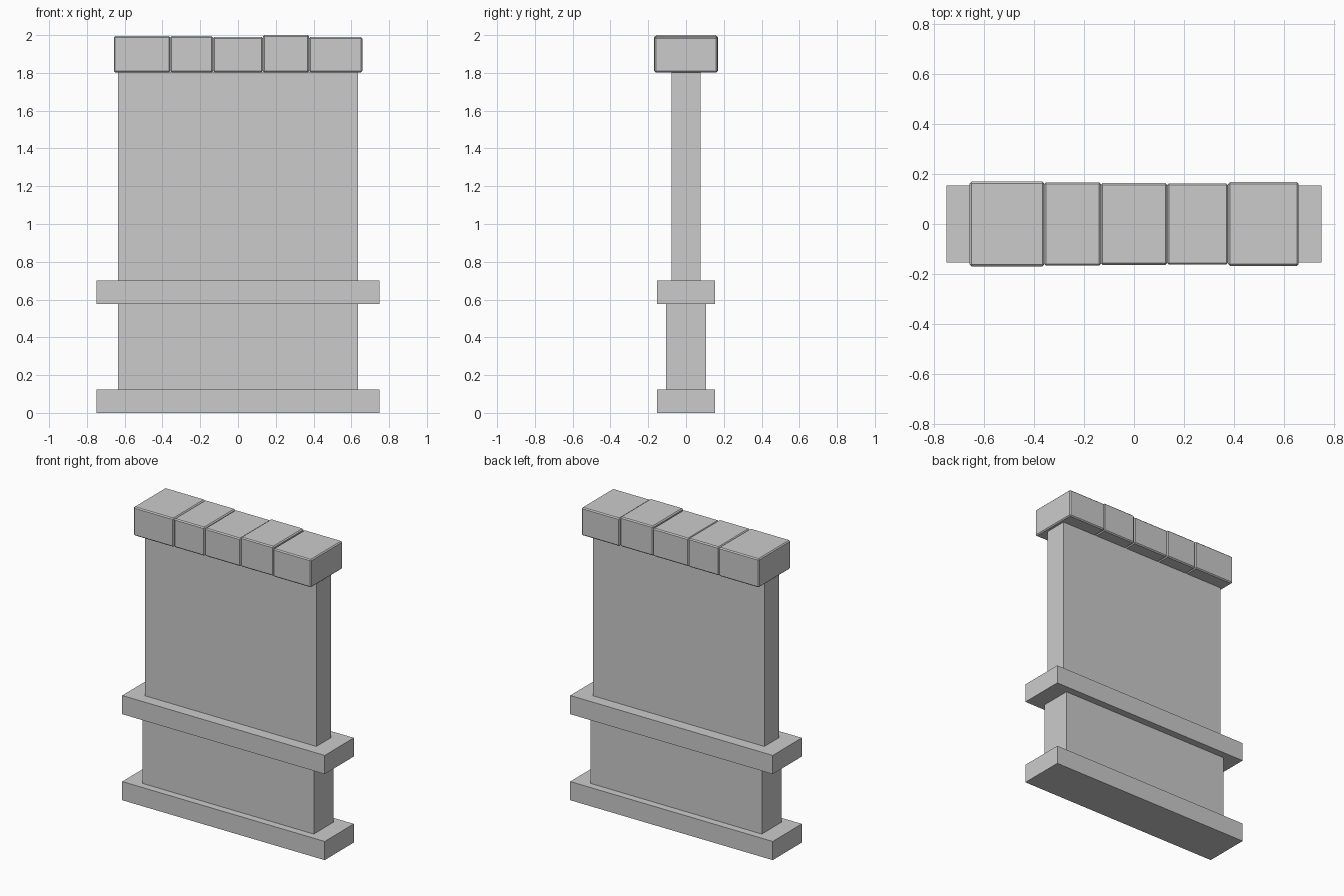
import bpy

if "Cube" in bpy.data.objects:
    bpy.data.objects.remove(bpy.data.objects["Cube"])


def box(name, x0, x1, half_y, z0, z1, bevel=0.0):
    """Box from x/z extents and half depth, with an optional chamfer."""
    bpy.ops.mesh.primitive_cube_add(
        size=1, location=((x0 + x1) / 2, 0, (z0 + z1) / 2))
    ob = bpy.context.object
    ob.name = name
    ob.scale = (x1 - x0, 2 * half_y, z1 - z0)
    bpy.ops.object.transform_apply(location=False, rotation=False, scale=True)
    if bevel:
        mod = ob.modifiers.new("chamfer", 'BEVEL')
        mod.width = bevel
        mod.segments = 1
    return ob


# Plinth and middle ledge
for name, z in (("base_plinth", 0.0), ("middle_ledge", 0.576)):
    box(name, -0.75, 0.75, 0.154, z, z + 0.125)

# Wall panels, the lower one thicker
box("lower_wall", -0.635, 0.635, 0.105, 0.125, 0.576)
box("upper_wall", -0.635, 0.635, 0.078, 0.701, 1.805)

# Row of slightly uneven coping stones: x start, x end, half depth, top
stones = [
    (-0.657, -0.359, 0.169, 1.995),
    (-0.359, -0.132, 0.166, 1.994),
    (-0.132, 0.132, 0.163, 1.990),
    (0.132, 0.376, 0.162, 2.000),
    (0.376, 0.658, 0.167, 1.990),
]
for i, (x0, x1, half_y, top) in enumerate(stones, 1):
    box(f"coping_stone_{i}", x0, x1, half_y, 1.803, top, bevel=0.007)
